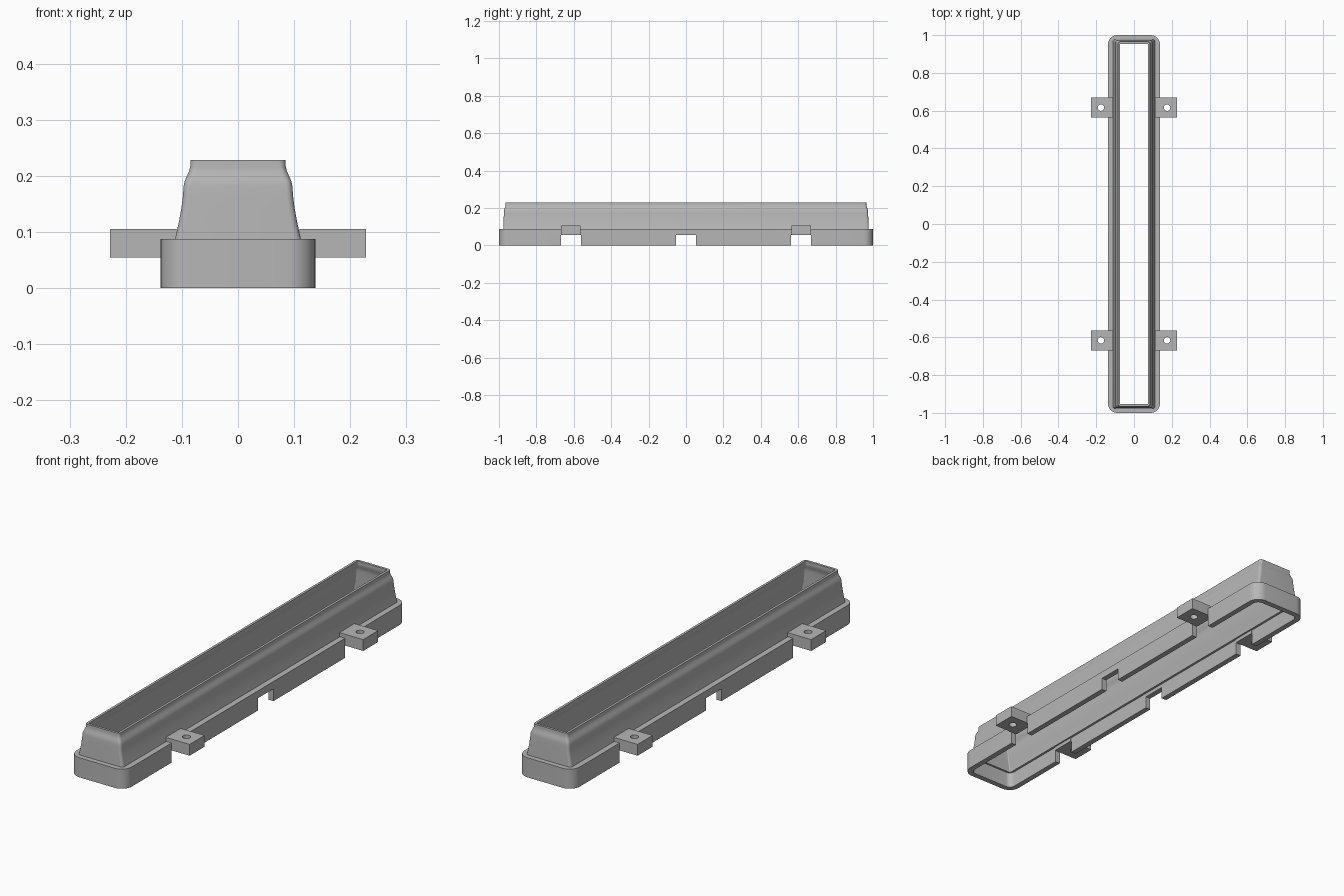
import bpy, bmesh, math

cube = bpy.data.objects.get("Cube")
if cube:
    bpy.data.objects.remove(cube, do_unlink=True)

grey = bpy.data.materials.new("plain grey")
grey.use_nodes = True
grey.diffuse_color = (0.47, 0.47, 0.47, 1)
grey.node_tree.nodes["Principled BSDF"].inputs["Base Color"].default_value = (0.47, 0.47, 0.47, 1)


def finish(bm, name):
    bmesh.ops.recalc_face_normals(bm, faces=bm.faces)
    mesh = bpy.data.meshes.new(name)
    bm.to_mesh(mesh)
    bm.free()
    obj = bpy.data.objects.new(name, mesh)
    bpy.context.collection.objects.link(obj)
    mesh.materials.append(grey)
    return obj


def box(name, x, y, z):
    bm = bmesh.new()
    bmesh.ops.create_cube(bm, size=1)
    for v in bm.verts:
        for i, (lo, hi) in enumerate((x, y, z)):
            v.co[i] = lo if v.co[i] < 0 else hi
    return finish(bm, name)


def cylinder(name, x, y, z, radius, depth):
    bm = bmesh.new()
    bmesh.ops.create_cone(bm, cap_ends=True, segments=24, radius1=radius,
                          radius2=radius, depth=depth)
    bmesh.ops.translate(bm, verts=bm.verts, vec=(x, y, z))
    return finish(bm, name)


def activate(obj):
    bpy.ops.object.select_all(action='DESELECT')
    obj.select_set(True)
    bpy.context.view_layer.objects.active = obj


def cut(obj, cutter):
    mod = obj.modifiers.new("cut", 'BOOLEAN')
    mod.operation = 'DIFFERENCE'
    mod.solver = 'EXACT'
    mod.object = cutter
    activate(obj)
    bpy.ops.object.modifier_apply(modifier=mod.name)
    bpy.data.objects.remove(cutter, do_unlink=True)


def rounded_ring(bm, hx, hy, z, r, steps=8):
    ring = []
    for quarter, (sx, sy) in enumerate(((1, 1), (-1, 1), (-1, -1), (1, -1))):
        for k in range(steps + 1):
            a = math.pi / 2 * (quarter + k / steps)
            ring.append(bm.verts.new((sx * (hx - r) + r * math.cos(a),
                                      sy * (hy - r) + r * math.sin(a), z)))
    return ring


# Funnel side profile: half width, half length, height
funnel = [(0.112, 0.977, 0.088), (0.106, 0.976, 0.115), (0.101, 0.975, 0.142),
          (0.098, 0.974, 0.165), (0.097, 0.973, 0.182), (0.095, 0.972, 0.191),
          (0.091, 0.969, 0.200), (0.087, 0.966, 0.209), (0.085, 0.965, 0.217),
          (0.085, 0.965, 0.229)]
wall = 0.011

# Closed section: skirt outside, funnel outside, funnel inside, skirt inside
section = [(0.138, 1.0, 0, 0.05), (0.138, 1.0, 0.088, 0.05)]
section += [(x, y, z, 0.012) for x, y, z in funnel]
section += [(x - wall, y - wall, z, 0.004) for x, y, z in reversed(funnel)]
section += [(0.103, 0.966, 0.072, 0.004), (0.113, 0.975, 0.072, 0.026),
            (0.113, 0.975, 0, 0.026)]

bm = bmesh.new()
rings = [rounded_ring(bm, *s) for s in section]
for a, b in zip(rings, rings[1:] + rings[:1]):
    for i in range(len(a)):
        j = (i + 1) % len(a)
        bm.faces.new((a[i], a[j], b[j], b[i]))
body = finish(bm, "funnel_body")

# Notches through the lower skirt
for y in (-0.615, 0, 0.615):
    cut(body, box("notch_cutter", (-0.3, 0.3), (y - 0.054, y + 0.054), (-0.1, 0.055)))
activate(body)
bpy.ops.object.shade_smooth_by_angle(angle=math.radians(32))

# Mounting tabs with screw holes
for side, sx in (("left", 1), ("right", -1)):
    for end, sy in (("front", -1), ("back", 1)):
        y = sy * 0.616
        tab = box(f"{end}_{side}_tab", sorted((sx * 0.11, sx * 0.228)),
                  (y - 0.053, y + 0.053), (0.055, 0.106))
        cut(tab, cylinder("hole_cutter", sx * 0.175, y, 0.08, 0.017, 0.2))
        activate(tab)
        bpy.ops.object.shade_smooth_by_angle(angle=math.radians(32))
